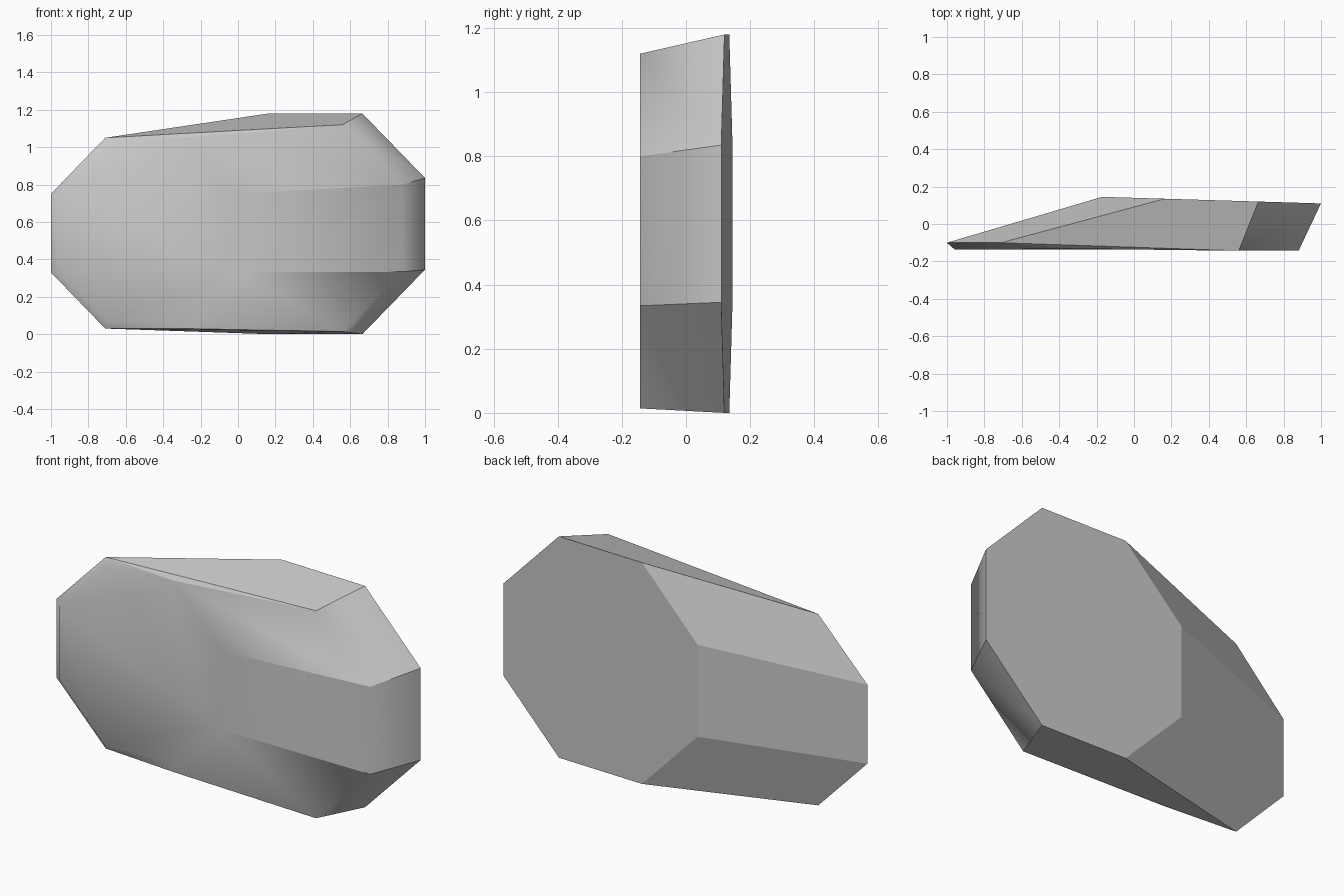
import bpy
import bmesh

cube = bpy.data.objects.get("Cube")
if cube:
    bpy.data.objects.remove(cube)

grey = bpy.data.materials.new("plain_grey")
grey.use_nodes = True
grey.diffuse_color = (0.58, 0.58, 0.58, 1)
grey.node_tree.nodes["Principled BSDF"].inputs["Base Color"].default_value = grey.diffuse_color


def octagon(cx, cz, half_x, half_z, side_x, side_z, depth):
    """Eight points in x and z, starting at the right upper corner; depth gives y."""
    corners = [(half_x, side_z), (side_x, half_z), (-side_x, half_z), (-half_x, side_z),
               (-half_x, -side_z), (-side_x, -half_z), (side_x, -half_z), (half_x, -side_z)]
    return [(cx + x, depth(cx + x), cz + z) for x, z in corners]


bm = bmesh.new()


def ring(points):
    return [bm.verts.new(p) for p in points]


# Rear opening, front rim, and the inset front plate inside its soft chamfer
rear = ring(octagon(0.415, 0.59, 0.585, 0.59, 0.25, 0.245, lambda x: 0.14 - 0.03 * x))
front = ring(octagon(-0.5, 0.54, 0.5, 0.51, 0.21, 0.21,
                     lambda x: -0.1 if x < -0.5 else -0.133))
plate = ring(octagon(-0.5, 0.54, 0.46, 0.475, 0.19, 0.195, lambda x: -0.135))

# The bend exists only on the right half; its left half merges into the front rim
bend = octagon(0.35, 0.567, 0.53, 0.553, 0.21, 0.233, lambda x: -0.143)
right_half = (6, 7, 0, 1)
middle = [bm.verts.new(bend[i]) if i in right_half else front[i] for i in range(8)]


def skin(a, b):
    for i in range(8):
        j = (i + 1) % 8
        corners = list(dict.fromkeys((a[i], a[j], b[j], b[i])))
        if len(corners) > 2:
            bm.faces.new(corners)


skin(rear, middle)
skin(middle, front)
skin(front, plate)
bm.faces.new(rear)
bm.faces.new(plate)
bmesh.ops.recalc_face_normals(bm, faces=bm.faces)

# Long edges stay crisp; the bend, right rim and chamfer blend smoothly
soft = set()
for i in range(8):
    j = (i + 1) % 8
    soft.add(frozenset((plate[i], plate[j])))
    soft.add(frozenset((plate[i], front[i])))
    if i in right_half and j in right_half:
        soft.add(frozenset((middle[i], middle[j])))
        soft.add(frozenset((front[i], front[j])))
for edge in bm.edges:
    edge.smooth = frozenset(edge.verts) in soft
for face in bm.faces:
    face.smooth = True

mesh = bpy.data.meshes.new("octagonal_block")
bm.to_mesh(mesh)
bm.free()
mesh.materials.append(grey)
block = bpy.data.objects.new("octagonal_block", mesh)
bpy.context.collection.objects.link(block)
